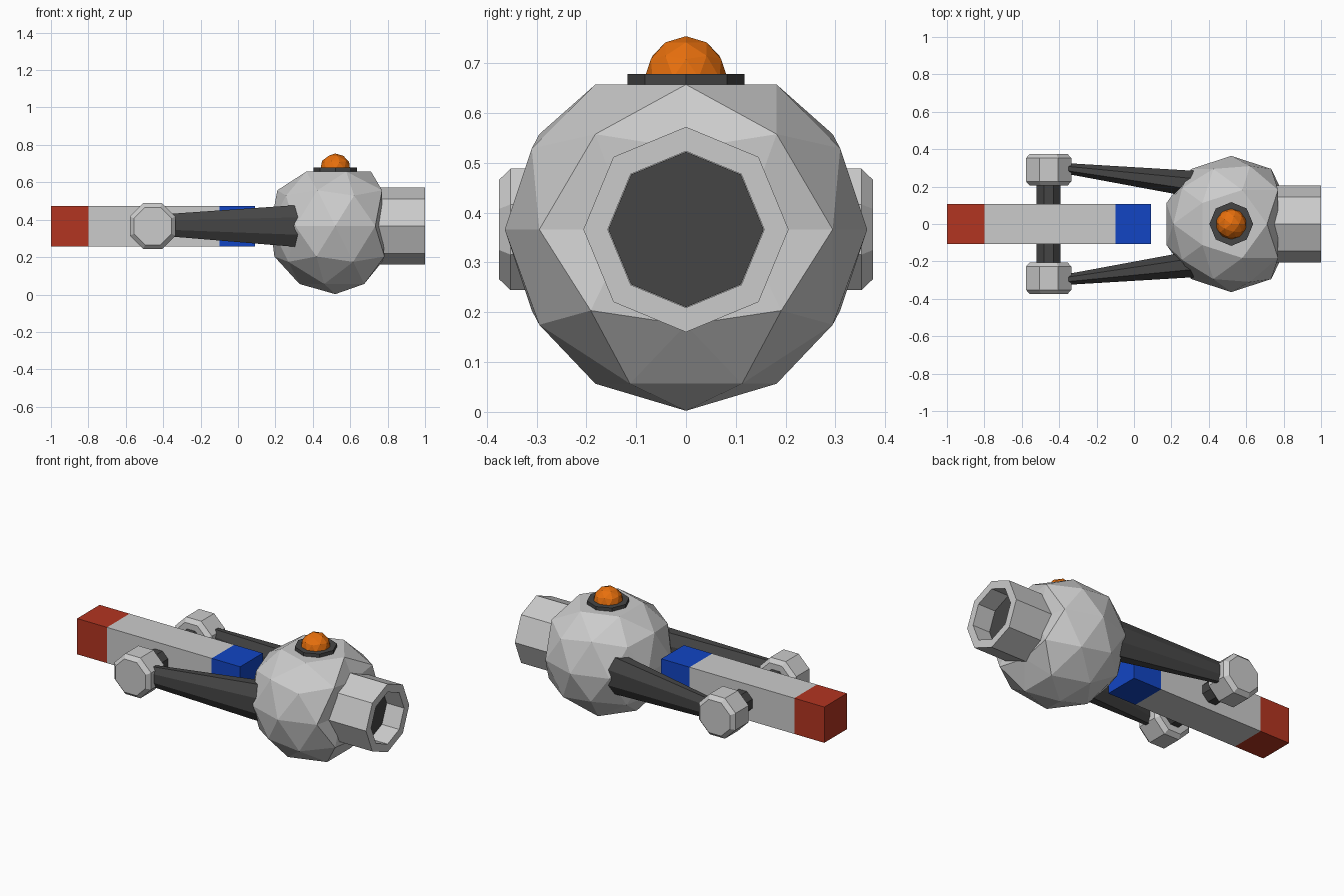
import bpy, bmesh, math
from mathutils import Vector

if "Cube" in bpy.data.objects:
    bpy.data.objects.remove(bpy.data.objects["Cube"])


def paint(name, rgb):
    m = bpy.data.materials.new(name)
    m.diffuse_color = (*rgb, 1)
    m.use_nodes = True
    m.node_tree.nodes["Principled BSDF"].inputs["Base Color"].default_value = m.diffuse_color
    return m


DARK = paint("dark_grey", (0.06, 0.06, 0.06))
RED = paint("red", (0.45, 0.035, 0.015))
BLUE = paint("blue", (0.006, 0.06, 0.55))
ORANGE = paint("orange", (0.8, 0.16, 0.004))


def finish(name, bm, mat=None):
    bmesh.ops.recalc_face_normals(bm, faces=bm.faces)
    me = bpy.data.meshes.new(name)
    bm.to_mesh(me)
    bm.free()
    ob = bpy.data.objects.new(name, me)
    bpy.context.collection.objects.link(ob)
    if mat:
        me.materials.append(mat)
    return ob


def loft(name, axis, stations, flat=True, mat=None):
    """Octagon lofted along an axis; station = (pos, centre_u, centre_v, radius_u, radius_v).
    flat=True puts flats on the axes, with the radii measured to the flats."""
    bm = bmesh.new()
    phase = math.pi / 8 if flat else 0
    k = 1 / math.cos(math.pi / 8) if flat else 1
    rings = []
    for p, cu, cv, ru, rv in stations:
        ring = []
        for i in range(8):
            a = phase + i * math.pi / 4
            u, v = cu + k * ru * math.cos(a), cv + k * rv * math.sin(a)
            co = {"x": (p, u, v), "y": (u, p, v), "z": (u, v, p)}[axis]
            ring.append(bm.verts.new(co))
        rings.append(ring)
    for a, b in zip(rings, rings[1:]):
        for i in range(8):
            j = (i + 1) % 8
            bm.faces.new((a[i], a[j], b[j], b[i]))
    bm.faces.new(rings[0])
    bm.faces.new(rings[-1])
    return finish(name, bm, mat)


def box(name, x0, x1, h, z, mat=None):
    bm = bmesh.new()
    bmesh.ops.create_cube(bm, size=1)
    for v in bm.verts:
        v.co = Vector(((x0 + x1) / 2 + v.co.x * (x1 - x0), v.co.y * 2 * h, z + v.co.z * 2 * h))
    return finish(name, bm, mat)


CX, CZ = 0.52, 0.366

# Faceted ball body, flattened on top and where the nozzle joins
bm = bmesh.new()
bmesh.ops.create_icosphere(bm, subdivisions=2, radius=0.364)
for v in bm.verts:
    v.co += Vector((CX, 0, CZ + 0.0))
    v.co.z = min(v.co.z, 0.657)
    if v.co.x > 0.80:
        v.co.x = 0.77
finish("ball_body", bm)

# Hollow nozzle with a dark floor
loft("nozzle", "x", [(p, 0, CZ, r, r) for p, r in
                     ((0.68, 0.206), (1.0, 0.206), (1.0, 0.157), (0.88, 0.157))], flat=False)
loft("nozzle_floor", "x", [(p, 0, CZ, 0.156, 0.156) for p in (0.87, 0.885)], flat=False, mat=DARK)

# Lamp collar and dome
loft("lamp_collar", "z", [(p, CX, 0, 0.117, 0.117) for p in (0.65, 0.678)], flat=False, mat=DARK)
bm = bmesh.new()
bmesh.ops.create_icosphere(bm, subdivisions=2, radius=0.083)
bmesh.ops.translate(bm, verts=bm.verts, vec=(CX, 0, 0.671))
finish("lamp_dome", bm, ORANGE)

# Square bar with coloured ends
box("bar", -0.8, -0.1, 0.108, CZ)
box("bar_tail", -1.0, -0.8, 0.108, CZ, RED)
box("bar_tip", -0.1, 0.09, 0.108, CZ, BLUE)

# Cross axle
AX = -0.456
loft("axle", "y", [(p, AX, CZ, 0.064, 0.064) for p in (-0.25, 0.25)], mat=DARK)

# Bevelled hubs and tapered arms on both sides
for s, side in ((-1, "front"), (1, "back")):
    loft(side + "_hub", "y", [(s * p, AX, CZ, r, r) for p, r in
                              ((0.205, 0.1), (0.228, 0.122), (0.352, 0.122), (0.375, 0.1))])
    loft(side + "_arm", "x", [(-0.37, s * 0.298, CZ + 0.005, 0.028, 0.06),
                              (0.33, s * 0.212, CZ, 0.072, 0.113)], mat=DARK)
